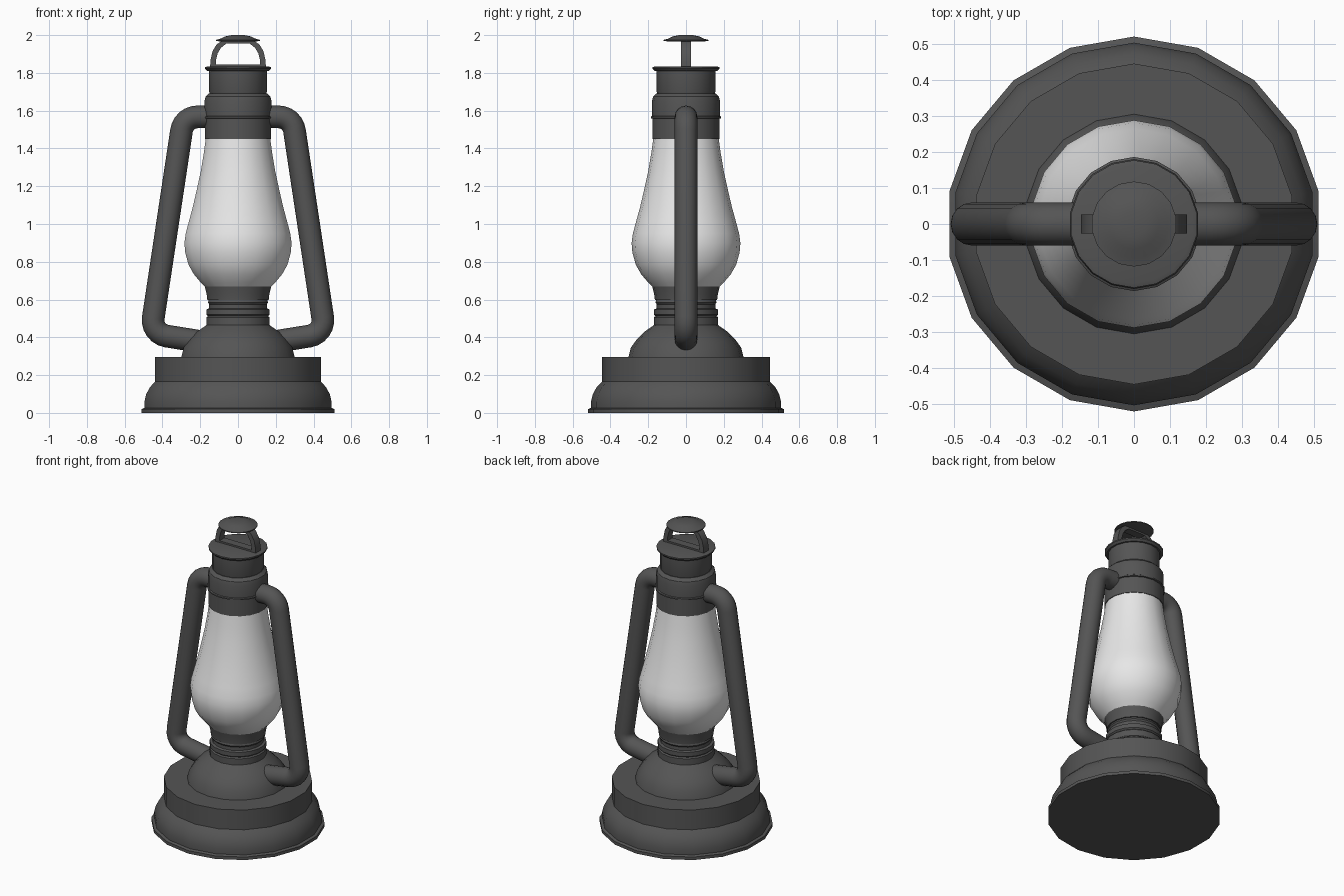
import bpy, bmesh, math
from mathutils import Vector

if "Cube" in bpy.data.objects:
    bpy.data.objects.remove(bpy.data.objects["Cube"])


def material(name, rgb):
    m = bpy.data.materials.new(name)
    m.diffuse_color = (*rgb, 1)
    m.use_nodes = True
    m.node_tree.nodes["Principled BSDF"].inputs["Base Color"].default_value = m.diffuse_color
    return m


METAL = material("dark grey metal", (0.09, 0.09, 0.09))
GLASS = material("white glass", (0.8, 0.8, 0.8))


def finish(name, bm, mat, angle=32):
    bmesh.ops.recalc_face_normals(bm, faces=bm.faces)
    me = bpy.data.meshes.new(name)
    bm.to_mesh(me)
    bm.free()
    me.materials.append(mat)
    ob = bpy.data.objects.new(name, me)
    bpy.context.collection.objects.link(ob)
    bpy.ops.object.select_all(action='DESELECT')
    ob.select_set(True)
    bpy.context.view_layer.objects.active = ob
    bpy.ops.object.shade_smooth_by_angle(angle=math.radians(angle))
    return ob


def lathe(name, profile, mat, sides=18, angle=32):
    """Spin (radius, z) points around z, closed by flat end caps."""
    bm = bmesh.new()
    rings = []
    for r, z in profile:
        rings.append([bm.verts.new((r * math.cos(a), r * math.sin(a), z))
                      for a in (math.pi / 2 + 2 * math.pi * i / sides for i in range(sides))])
    for lo, hi in zip(rings, rings[1:]):
        for i in range(sides):
            j = (i + 1) % sides
            bm.faces.new((lo[i], lo[j], hi[j], hi[i]))
    bm.faces.new(rings[0])
    bm.faces.new(rings[-1])
    return finish(name, bm, mat, angle)


def rounded(points, radius, steps=6):
    """Round the inner corners of an open path with arcs."""
    pts = [Vector(p) for p in points]
    out = [pts[0]]
    for a, b, c in zip(pts, pts[1:], pts[2:]):
        u, v = (a - b).normalized(), (c - b).normalized()
        half = u.angle(v) / 2
        d = radius / math.tan(half)
        p, q = b + u * d, b + v * d
        centre = b + (u + v).normalized() * (radius / math.sin(half))
        sweep = math.pi - 2 * half
        for i in range(steps + 1):
            t = i / steps
            s0 = math.sin((1 - t) * sweep) / math.sin(sweep)
            s1 = math.sin(t * sweep) / math.sin(sweep)
            out.append(centre + (p - centre) * s0 + (q - centre) * s1)
    return out + [pts[-1]]


def tube(name, path, radius, mat, side, sides=16):
    """Sweep a circle along a path in the xz plane."""
    bm = bmesh.new()
    rings = []
    for i, p in enumerate(path):
        d = (path[min(i + 1, len(path) - 1)] - path[max(i - 1, 0)]).normalized()
        n = Vector((-d.y, d.x))
        ring = []
        for k in range(sides):
            a = 2 * math.pi * k / sides
            q = p + n * radius * math.cos(a)
            ring.append(bm.verts.new((side * q.x, radius * math.sin(a), q.y)))
        rings.append(ring)
    for lo, hi in zip(rings, rings[1:]):
        for i in range(sides):
            j = (i + 1) % sides
            bm.faces.new((lo[i], lo[j], hi[j], hi[i]))
    bm.faces.new(rings[0])
    bm.faces.new(rings[-1])
    return finish(name, bm, mat, 45)


# Stepped base and fuel tank
lathe("base", [(0.52, 0), (0.52, 0.02), (0.503, 0.026), (0.503, 0.06), (0.493, 0.1),
               (0.472, 0.138), (0.445, 0.165), (0.445, 0.295)], METAL)
lathe("tank_dome", [(0.306, 0.29), (0.292, 0.345), (0.26, 0.39), (0.22, 0.43),
                    (0.168, 0.466)], METAL)

# Ringed neck and cup that holds the glass
lathe("neck", [(0.17, 0.45), (0.17, 0.505), (0.162, 0.512), (0.17, 0.52), (0.17, 0.548),
               (0.155, 0.553), (0.155, 0.575), (0.162, 0.585), (0.155, 0.605)], METAL)
lathe("glass_cup", [(0.165, 0.598), (0.168, 0.625), (0.178, 0.668)], METAL)

# Glass chimney
lathe("glass", [(0.165, 0.655), (0.2, 0.69), (0.238, 0.735), (0.266, 0.785), (0.284, 0.85),
                (0.288, 0.9), (0.281, 0.95), (0.265, 1.01), (0.243, 1.09), (0.222, 1.18),
                (0.2, 1.28), (0.183, 1.38), (0.173, 1.455)], GLASS, angle=40)

# Collar and chimney cap
lathe("collar", [(0.178, 1.45), (0.178, 1.558), (0.186, 1.56), (0.186, 1.568), (0.18, 1.572),
                 (0.18, 1.65), (0.174, 1.675), (0.155, 1.692)], METAL)
lathe("chimney", [(0.148, 1.68), (0.155, 1.70), (0.155, 1.815)], METAL)
lathe("chimney_rim", [(0.165, 1.81), (0.177, 1.822), (0.177, 1.83), (0.165, 1.834)], METAL)

# Flat strap bracket: a closed loop, thick in the xz plane and narrow in y
outer = [(0.148, 1.83), (0.145, 1.87), (0.135, 1.915), (0.112, 1.952), (0.075, 1.975)]
inner = [(0.117, 1.845), (0.115, 1.875), (0.107, 1.905), (0.09, 1.933), (0.062, 1.955)]
bm = bmesh.new()
loops = []
for half in (outer, inner):
    full = half + [(-x, z) for x, z in reversed(half)]
    loops.append([[bm.verts.new((x, y, z)) for x, z in full] for y in (-0.026, 0.026)])
(of, ob_), (nf, nb) = loops
for i in range(len(of)):
    j = (i + 1) % len(of)
    for p, q in ((of, ob_), (ob_, nb), (nb, nf), (nf, of)):
        bm.faces.new((p[i], p[j], q[j], q[i]))
finish("top_bracket", bm, METAL)

# Top knob
lathe("top_knob", [(0.095, 1.966), (0.118, 1.97), (0.118, 1.975), (0.095, 1.981),
                   (0.07, 1.993), (0.035, 2.0)], METAL)

# Side tubes, mirrored left and right
path = rounded([(0.1, 1.567), (0.288, 1.567), (0.461, 0.42), (0.2, 0.378)], 0.085)
for side, label in ((1, "right"), (-1, "left")):
    tube(label + "_side_tube", path, 0.06, METAL, side)
